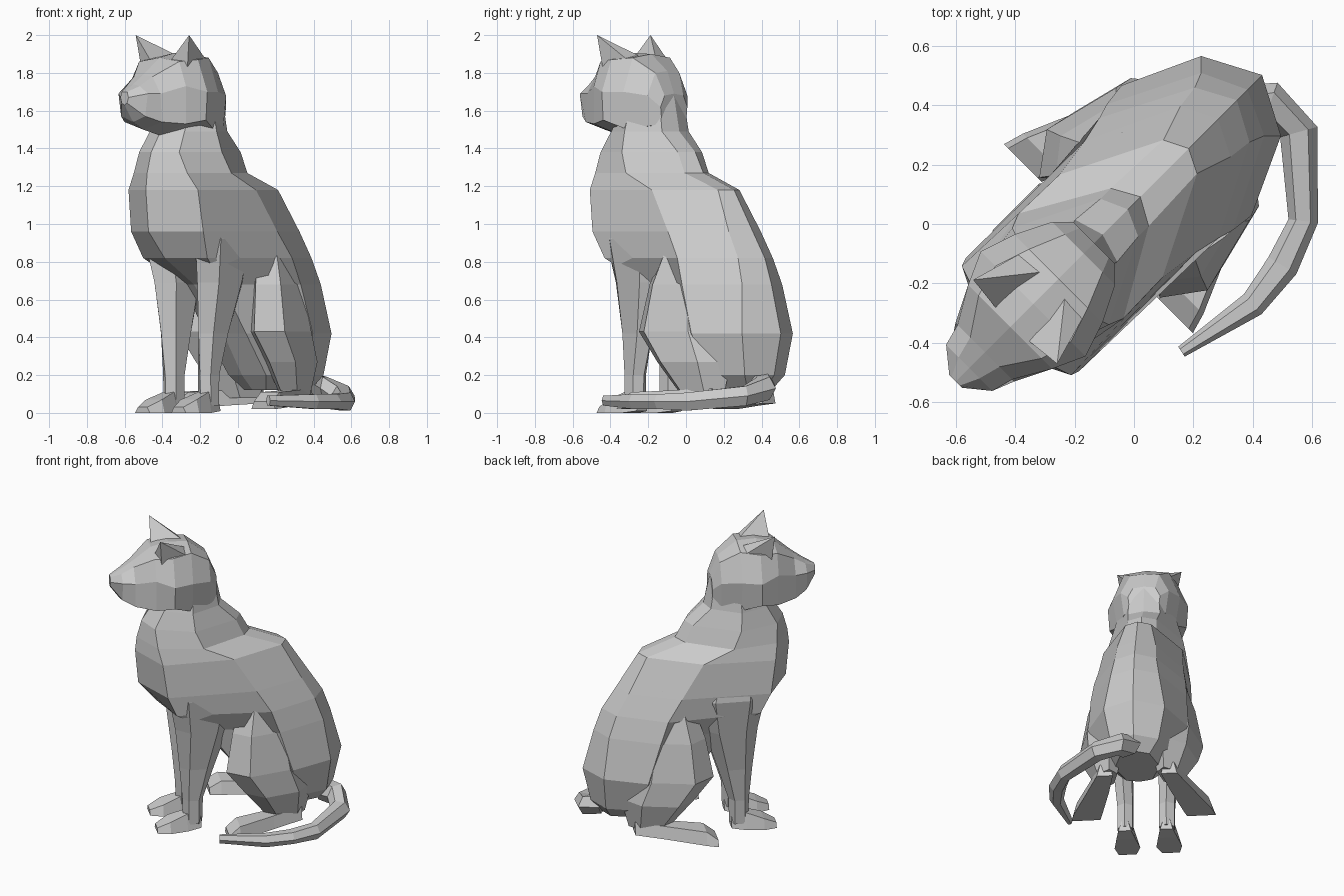
import bpy, bmesh
from math import cos, sin, pi, radians
from mathutils import Matrix, Vector

if "Cube" in bpy.data.objects:
    bpy.data.objects.remove(bpy.data.objects["Cube"])

# The cat is modelled facing -Y, then turned 45 degrees
POSE = Matrix.Rotation(radians(-45), 4, 'Z') @ Matrix.Translation((-0.05, 0, 0))


def make(name, bm, matrix=POSE, flip=1):
    bm.transform(matrix @ Matrix.Diagonal((flip, 1, 1, 1)))
    bmesh.ops.recalc_face_normals(bm, faces=bm.faces)
    me = bpy.data.meshes.new(name)
    bm.to_mesh(me)
    bm.free()
    bpy.context.collection.objects.link(bpy.data.objects.new(name, me))


def both_sides(name, build):
    make(name + "_right", build())
    make(name + "_left", build(), flip=-1)


def loft(rings):
    """Bridge equal-sized point rings and cap both ends."""
    bm = bmesh.new()
    vs = [[bm.verts.new(p) for p in r] for r in rings]
    n = len(vs[0])
    for a, b in zip(vs, vs[1:]):
        for i in range(n):
            j = (i + 1) % n
            bm.faces.new((a[i], a[j], b[j], b[i]))
    bm.faces.new(vs[0])
    bm.faces.new(vs[-1])
    return bm


def half_ring(level, start, pairs, end, horizontal):
    """Eight-sided ring mirrored about x = 0, in a horizontal or upright plane."""
    pts = [(0, start)] + pairs + [(0, end)] + [(-x, v) for x, v in reversed(pairs)]
    return [(x, v, level) if horizontal else (x, level, v) for x, v in pts]


def oval(z, cx, cy, rx, ry, shear=0):
    """Six-sided horizontal ring; shear swings the front outwards."""
    ring = []
    for i in range(6):
        a = pi * i / 3 + pi / 6
        dy = ry * sin(a)
        ring.append((cx + rx * cos(a) - shear * dy, cy + dy, z))
    return ring


# Torso: height, front y, three side points, back y
torso = [
    (1.68, -.40, [(.10, -.38), (.15, -.30), (.09, -.16)], -.14),
    (1.49, -.53, [(.13, -.48), (.20, -.31), (.10, -.13)], -.10),
    (1.38, -.60, [(.15, -.54), (.23, -.30), (.09, -.02)], .02),
    (1.27, -.63, [(.20, -.53), (.25, -.25), (.09, .03)], .08),
    (1.18, -.64, [(.26, -.51), (.245, -.06), (.08, .27)], .31),
    (0.96, -.62, [(.27, -.48), (.265, .08), (.12, .39)], .45),
    (0.82, -.50, [(.24, -.42), (.285, .17), (.13, .47)], .54),
    (0.68, -.28, [(.15, -.22), (.30, .22), (.15, .52)], .59),
    (0.42, -.06, [(.15, -.04), (.31, .30), (.19, .56)], .66),
    (0.20, .08, [(.14, .12), (.22, .34), (.15, .54)], .61),
    (0.12, .16, [(.08, .18), (.14, .34), (.09, .50)], .54),
]
make("torso", loft([half_ring(*r, True) for r in torso]))

# Head: depth y, top z, three side points, bottom z
head = [
    (-.80, 1.70, [(.02, 1.70), (.03, 1.67), (.02, 1.64)], 1.63),
    (-.735, 1.74, [(.05, 1.73), (.11, 1.69), (.09, 1.57)], 1.54),
    (-.66, 1.79, [(.07, 1.78), (.13, 1.69), (.14, 1.54)], 1.50),
    (-.54, 1.88, [(.15, 1.86), (.20, 1.73), (.20, 1.53)], 1.47),
    (-.43, 1.905, [(.18, 1.87), (.25, 1.70), (.24, 1.55)], 1.47),
    (-.31, 1.90, [(.14, 1.88), (.21, 1.70), (.18, 1.50)], 1.47),
    (-.19, 1.81, [(.09, 1.80), (.15, 1.68), (.13, 1.52)], 1.48),
    (-.14, 1.69, [(.07, 1.68), (.10, 1.62), (.09, 1.53)], 1.50),
]
make("head", loft([half_ring(*r, False) for r in head]))


# Ears: four-sided pyramids
def ear():
    bm = bmesh.new()
    tip = bm.verts.new((.20, -.516, 2.0))
    base = [bm.verts.new(p) for p in
            ((.07, -.53, 1.86), (.06, -.34, 1.89), (.15, -.34, 1.87), (.17, -.50, 1.81))]
    for i in range(4):
        bm.faces.new((base[i], base[(i + 1) % 4], tip))
    bm.faces.new(base)
    return bm


both_sides("ear", ear)

# Front legs, from shoulder blade to ankle: z, centre x, centre y, half widths
both_sides("front_leg", lambda: loft([oval(*r) for r in (
    (1.10, .17, -.27, .08, .17),
    (0.92, .19, -.24, .095, .22),
    (0.69, .16, -.245, .09, .17),
    (0.42, .14, -.275, .065, .11),
    (0.20, .13, -.30, .055, .065),
    (0.04, .13, -.30, .055, .06))]))

# Haunches and lower hind legs
both_sides("haunch", lambda: loft([oval(*r, .25) for r in (
    (1.00, .14, .14, .08, .10),
    (0.68, .20, .14, .125, .21),
    (0.43, .22, .15, .15, .265),
    (0.27, .22, .23, .13, .22),
    (0.08, .20, .28, .07, .12))]))


# Feet: wedge rings running from heel to toes (y, inner x, outer x, top z, bottom z)
def foot(sections):
    return loft([[(a, y, b), (a + .02, y, t), (o - .02, y, t), (o, y, b)]
                 for y, a, o, t, b in sections])


both_sides("front_paw", lambda: foot((
    (-.25, .09, .17, .08, .01), (-.34, .07, .19, .11, 0),
    (-.45, .05, .21, .07, 0), (-.53, .08, .19, .03, 0))))
both_sides("hind_foot", lambda: foot((
    (.37, .15, .25, .13, .05), (.18, .19, .33, .12, .04),
    (-.05, .25, .43, .11, .025), (-.12, .27, .45, .06, .02))))

# Tail: curls round the right side on the floor (x, y, z, half width, half height)
tail = [(.36, .38, .16, .09, .07), (.46, .41, .13, .07, .07), (.555, .31, .09, .065, .06),
        (.57, .01, .06, .05, .055), (.50, -.14, .06, .055, .045),
        (.40, -.27, .06, .045, .045), (.16, -.43, .065, .02, .03)]
rings = []
for i, (x, y, z, w, h) in enumerate(tail):
    a, b = tail[max(i - 1, 0)], tail[min(i + 1, len(tail) - 1)]
    d = Vector((b[0] - a[0], b[1] - a[1], 0)).normalized()
    side = Vector((-d.y, d.x, 0))
    rings.append([Vector((x, y, z)) + side * w * cos(k * pi / 3) + Vector((0, 0, h * sin(k * pi / 3)))
                  for k in range(6)])
make("tail", loft(rings), Matrix.Identity(4))
